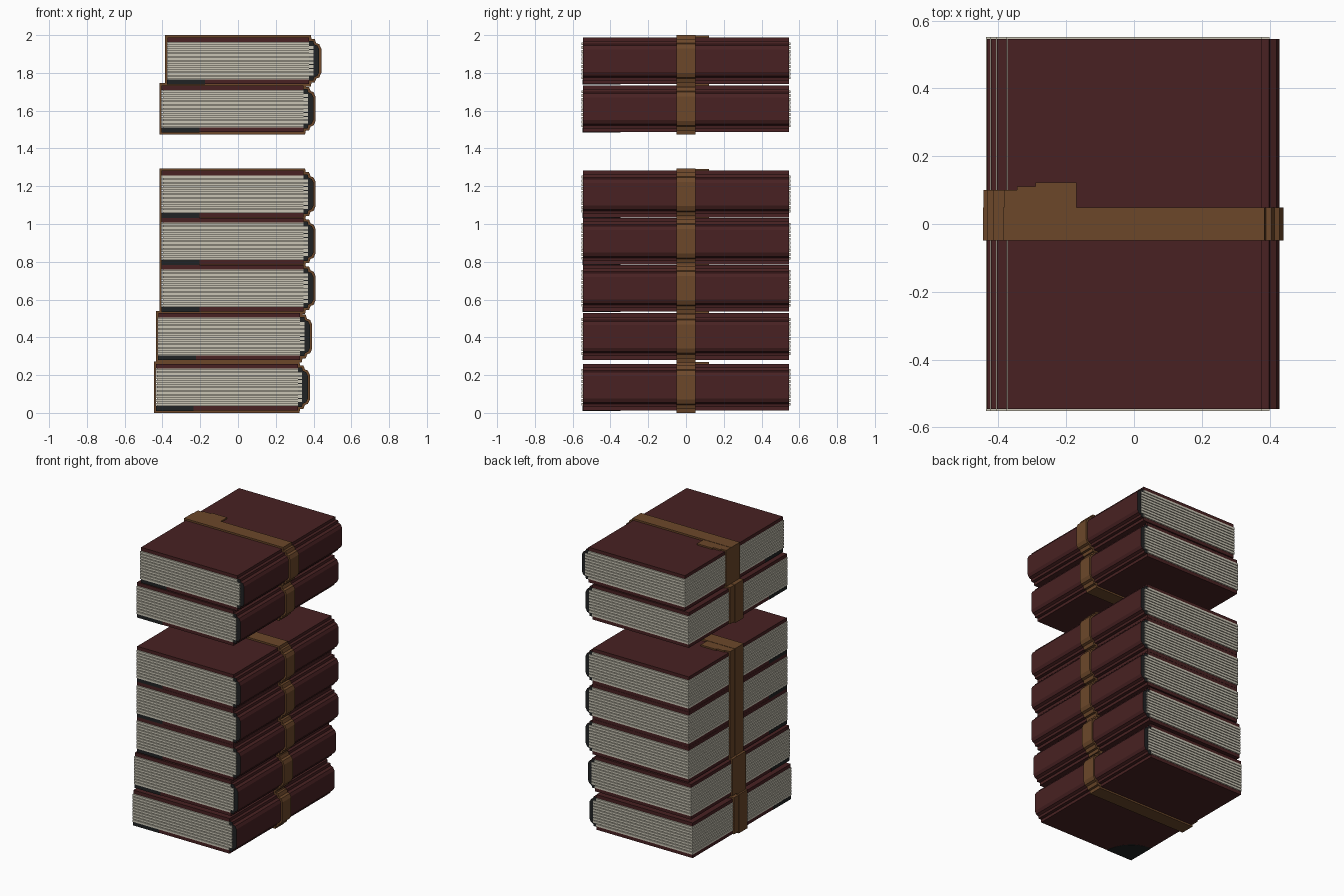
import bpy, bmesh, math

if "Cube" in bpy.data.objects:
    bpy.data.objects.remove(bpy.data.objects["Cube"])


def material(name, rgb):
    m = bpy.data.materials.new(name)
    m.diffuse_color = (*rgb, 1)
    m.use_nodes = True
    m.node_tree.nodes["Principled BSDF"].inputs["Base Color"].default_value = m.diffuse_color
    return m


RED = material("dark red leather", (0.065, 0.0155, 0.016))
CREAM = material("cream paper", (0.59, 0.56, 0.46))
BROWN = material("brown strap", (0.15, 0.064, 0.023))
BLACK = material("black", (0.0145, 0.016, 0.017))


def finish(bm, name, loc, mats):
    bmesh.ops.recalc_face_normals(bm, faces=bm.faces[:])
    me = bpy.data.meshes.new(name)
    bm.to_mesh(me)
    bm.free()
    for m in mats:
        me.materials.append(m)
    ob = bpy.data.objects.new(name, me)
    ob.location = loc
    bpy.context.collection.objects.link(ob)
    return ob


def box(bm, x0, x1, y0, y1, z0, z1):
    vs = bmesh.ops.create_cube(bm, size=1)["verts"]
    for v in vs:
        v.co = ((x0 + x1) / 2 + v.co.x * (x1 - x0),
                (y0 + y1) / 2 + v.co.y * (y1 - y0),
                (z0 + z1) / 2 + v.co.z * (z1 - z0))


def prism(bm, points, direction):
    f = bm.faces.new([bm.verts.new(p) for p in points])
    r = bmesh.ops.extrude_face_region(bm, geom=[f])
    bmesh.ops.translate(bm, vec=direction,
                        verts=[g for g in r["geom"] if isinstance(g, bmesh.types.BMVert)])


H = 0.1          # half height of the page block
T = 0.024        # board thickness
S = 0.012        # strap thickness
LEFT, HINGE = -0.404, 0.347
D = 0.546        # half depth of the covers

# upper half of the spine outline: hinge step, then a rounded back
SPINE = [(HINGE, H + 0.004), (0.369, H + 0.004), (0.372, H - 0.012),
         (0.39, H - 0.02), (0.40, H - 0.04)]
# upper half of the strap path, inner and outer
INNER = [(LEFT, H + T), (HINGE, H + T), (HINGE, H + 0.004)] + SPINE[1:]
OUTER = [(LEFT - S, H + T + S), (HINGE + 0.008, H + T + S), (HINGE + S, H + 0.004 + S),
         (0.376, H + 0.004 + S), (0.384, H - 0.006), (0.40, H - 0.012), (0.411, H - 0.036)]


def mirrored(half):
    return half + [(x, -z) for x, z in reversed(half)]


def make_book(i, x, z):
    loc = (x, 0, z)

    # page block: core with protruding sheets
    bm = bmesh.new()
    box(bm, LEFT + 0.006, HINGE, -D + 0.002, D - 0.002, -H, H)
    n = 10
    pitch = 2 * H / n
    for k in range(n):
        z0 = -H + (k + 0.12) * pitch
        right = HINGE if k in (0, n - 1) else 0.37
        box(bm, LEFT - 0.003, right, -D - 0.006, D + 0.006, z0, z0 + pitch * 0.76)
    finish(bm, f"pages_{i}", loc, [CREAM])

    # cover boards
    for name, z0 in (("top_board", H), ("bottom_board", -H - T)):
        bm = bmesh.new()
        box(bm, LEFT, HINGE, -D, D, z0, z0 + T)
        finish(bm, f"{name}_{i}", loc, [RED])

    # spine with black ends
    bm = bmesh.new()
    prism(bm, [(px, -D, pz) for px, pz in mirrored(SPINE)], (0, 2 * D, 0))
    bmesh.ops.recalc_face_normals(bm, faces=bm.faces[:])
    for f in bm.faces:
        f.material_index = 1 if abs(f.normal.y) > 0.9 else 0
    finish(bm, f"spine_{i}", loc, [RED, BLACK])

    # black rounded patch on one corner of the bottom board
    bm = bmesh.new()
    cx, cy, zb = LEFT - 0.001, -D - 0.001, -H - T - 0.001
    arc = [(cx + 0.2 * math.cos(a * math.pi / 16), cy + 0.2 * math.sin(a * math.pi / 16), zb)
           for a in range(9)]
    prism(bm, [(cx, cy, zb)] + arc, (0, 0, T + 0.001))
    finish(bm, f"corner_patch_{i}", loc, [BLACK])

    # strap following the outline of the book
    bm = bmesh.new()
    loops = []
    for prof in (mirrored(OUTER), mirrored(INNER)):
        for y in (-0.049, 0.049):
            loops.append([bm.verts.new((px, y, pz)) for px, pz in prof])
    of, ob, nf, nb = loops
    for a, b in ((of, ob), (ob, nb), (nb, nf), (nf, of)):
        for k in range(len(a)):
            j = (k + 1) % len(a)
            bm.faces.new((a[k], a[j], b[j], b[k]))
    finish(bm, f"strap_{i}", loc, [BROWN])

    # loose strap tail: stepped on top, then down the page side
    bm = bmesh.new()
    for x0, x1, y1 in ((-0.32, -0.20, 0.122), (-0.375, -0.32, 0.111), (LEFT, -0.375, 0.101)):
        box(bm, x0, x1, 0.045, y1, H + T, H + T + S - 0.002)
    box(bm, LEFT - S + 0.002, LEFT, 0.045, 0.101, -H - T, H + T + S - 0.002)
    finish(bm, f"strap_tail_{i}", loc, [BROWN])


# stack of five books with two more floating above: x shift, centre height
STACK = [(-0.03, 0.136), (-0.018, 0.404), (0, 0.66), (0, 0.909),
         (0, 1.158), (0, 1.61), (0.03, 1.864)]
for i, (x, z) in enumerate(STACK, 1):
    make_book(i, x, z)
